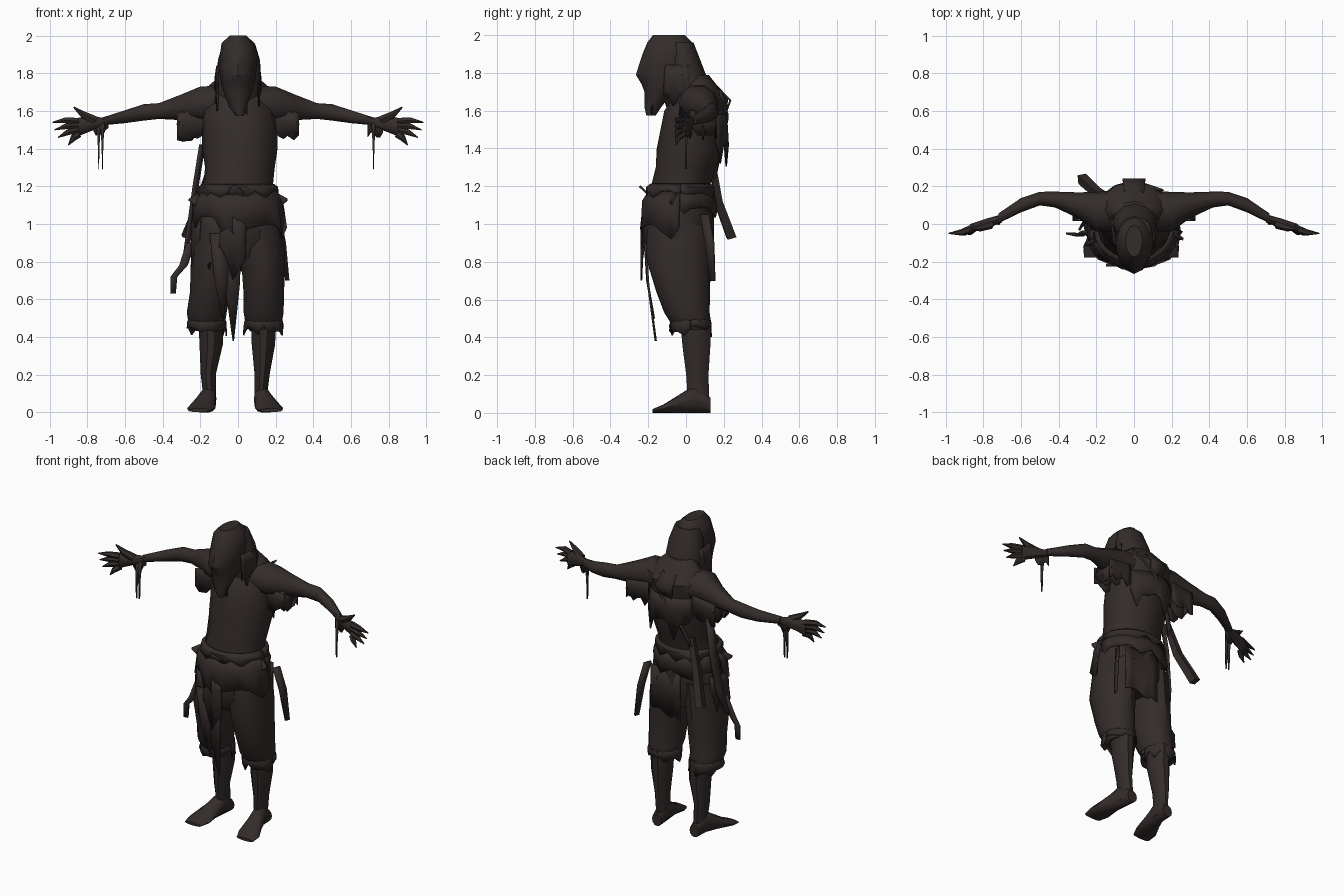
import bpy, bmesh, math, random
from mathutils import Vector

random.seed(7)
old = bpy.data.objects.get("Cube")
if old:
    bpy.data.objects.remove(old)

grime = bpy.data.materials.new("dark_grime_brown")
grime.use_nodes = True
COLOUR = (0.033, 0.025, 0.023, 1)
grime.diffuse_color = COLOUR
grime.node_tree.nodes["Principled BSDF"].inputs["Base Color"].default_value = COLOUR


def finish(name, bm, thickness=0):
    bmesh.ops.recalc_face_normals(bm, faces=bm.faces)
    mesh = bpy.data.meshes.new(name)
    bm.to_mesh(mesh)
    bm.free()
    mesh.materials.append(grime)
    ob = bpy.data.objects.new(name, mesh)
    bpy.context.collection.objects.link(ob)
    if thickness:
        solid = ob.modifiers.new("cloth_thickness", "SOLIDIFY")
        solid.thickness = thickness
        solid.offset = 0
    bpy.ops.object.select_all(action="DESELECT")
    ob.select_set(True)
    bpy.context.view_layer.objects.active = ob
    bpy.ops.object.shade_smooth_by_angle(angle=math.radians(40))
    return ob


def skin_rows(bm, rows, closed):
    """Bridge successive rows of points with quads."""
    rows = [[bm.verts.new(p) for p in row] for row in rows]
    for low, high in zip(rows, rows[1:]):
        n = len(low)
        for i in range(n if closed else n - 1):
            j = (i + 1) % n
            bm.faces.new((low[i], low[j], high[j], high[i]))
    if closed:
        bm.faces.new(rows[0])
        bm.faces.new(rows[-1])


def loft(name, rings, axis="z", side=1, sides=12):
    """Elliptical rings (x, y, z, radius, radius) across the given axis."""
    rows = []
    for x, y, z, a, b in rings:
        row = []
        for k in range(sides):
            t = math.tau * k / sides
            u, v = a * math.cos(t), b * math.sin(t)
            offset = {"z": (u, v, 0), "x": (0, u, v), "y": (u, 0, v)}[axis]
            p = Vector((x, y, z)) + Vector(offset)
            row.append((p.x * side, p.y, p.z))
        rows.append(row)
    bm = bmesh.new()
    skin_rows(bm, rows, True)
    return finish(name, bm)


def tube(name, points, radii, side=1, sides=6):
    """Tapered tube along a short path."""
    points = [Vector((x * side, y, z)) for x, y, z in points]
    turn = (points[-1] - points[0]).to_track_quat("Z", "Y")
    rows = []
    for p, r in zip(points, radii):
        ring = [math.tau * k / sides for k in range(sides)]
        rows.append([p + turn @ Vector((r * math.cos(t), r * math.sin(t), 0)) for t in ring])
    bm = bmesh.new()
    skin_rows(bm, rows, True)
    return finish(name, bm)


def strap(name, points, widths, across=(1, 0, 0)):
    """Flat ribbon along a path."""
    across = Vector(across).normalized()
    rows = [[Vector(p) - across * w / 2, Vector(p) + across * w / 2] for p, w in zip(points, widths)]
    bm = bmesh.new()
    skin_rows(bm, rows, False)
    return finish(name, bm, 0.012)


def arc(centre, radii, z, start, end, count):
    """Points around an ellipse, angles in degrees."""
    angles = [math.radians(start + (end - start) * k / count) for k in range(count + 1)]
    return [Vector((centre[0] + radii[0] * math.cos(t), centre[1] + radii[1] * math.sin(t), z)) for t in angles]


def line(a, b, count):
    return [Vector(a).lerp(Vector(b), k / count) for k in range(count + 1)]


def tatter(name, path, shortest, longest, flare=0.0):
    """Cloth hanging from a path, with a torn lower edge."""
    centre = sum(path, Vector()) / len(path) * Vector((1, 0, 0)).x
    middle, hem = [], []
    for p in path:
        out = Vector((p.x, p.y, 0)).normalized() * flare
        if len(path) > 12 and (path[0] - path[-1]).length < 0.01:
            out = Vector((p.x - centre.x, p.y - centre.y, 0)).normalized() * flare
        drop = random.uniform(shortest, longest)
        middle.append(p + out * 0.7 - Vector((0, 0, shortest / 2)))
        hem.append(p + out * random.uniform(0.5, 1.2) - Vector((0, 0, drop)))
    bm = bmesh.new()
    skin_rows(bm, [path, middle, hem], False)
    return finish(name, bm, 0.008)


# Torso with hunched back, hips and neck
loft("torso", [(0, -.03, 1.1, .2, .15), (0, -.03, 1.2, .185, .155), (.01, 0, 1.3, .185, .16),
               (.01, .02, 1.4, .2, .175), (.01, .03, 1.5, .2, .165), (0, .05, 1.6, .2, .165),
               (0, .08, 1.67, .19, .145), (0, .075, 1.74, .15, .085), (0, .06, 1.79, .09, .06)])
loft("trouser_seat", [(0, -.03, .82, .21, .14), (0, -.045, .92, .24, .185),
                      (0, -.04, 1.04, .235, .19), (0, -.03, 1.16, .205, .165)])
tube("neck", [(0, .06, 1.68), (0, -.06, 1.82)], [.085, .07], sides=10)

# Head, long jaw and matted hair
loft("head", [(.01, -.185, 1.575, .022, .025), (0, -.175, 1.62, .045, .045), (0, -.145, 1.7, .075, .075),
              (0, -.11, 1.74, .088, .125), (0, -.1, 1.79, .095, .165), (0, -.095, 1.84, .1, .155),
              (.005, -.09, 1.9, .1, .14), (0, -.085, 1.96, .088, .12), (0, -.09, 2, .045, .085)])
loft("hair_mass", [(.005, .04, 1.62, .125, .1), (.005, .015, 1.74, .12, .11),
                   (.005, -.01, 1.87, .112, .085), (.005, -.03, 1.96, .085, .07)])
tatter("hair_back", arc((0, -.02), (.105, .085), 1.85, 0, 180, 12), .12, .26, .02)
for side in (1, -1):
    tatter("hair_lock", line((.1 * side, -.11, 1.84), (.112 * side, .02, 1.84), 6), .12, .27, .012)
tatter("beard", line((-.05, -.18, 1.67), (.05, -.18, 1.67), 6), .04, .1)

for side in (1, -1):
    label = "left" if side == 1 else "right"
    splay = 0 if side == 1 else .03

    # Arms and palms
    loft(label + "_arm", [(.08, .07, 1.64, .11, .1), (.2, .065, 1.64, .105, .095), (.3, .1, 1.62, .068, .072),
                          (.42, .13, 1.6, .042, .044), (.5, .135, 1.593, .036, .046),
                          (.6, .1, 1.57, .038, .036), (.72, .03, 1.545, .026, .022)], "x", side, 10)
    loft(label + "_palm", [(.7, .03, 1.545, .022, .02), (.79, 0, 1.53, .027, .04),
                           (.87, -.02, 1.51, .02, .052)], "x", side, 8)

    # Splayed fingers
    tube(label + "_thumb", [(.76, 0, 1.55), (.82, -.02, 1.58), (.872, -.03, 1.62)], [.026, .02, .004], side)
    for k, reach in enumerate((.985, .975, .955, .9)):
        root = Vector((.85, -.02, 1.545 - k * .023))
        tip = Vector((reach, -.05, 1.54 - k * .04))
        tube(label + "_finger", [root, root.lerp(tip, .5) + Vector((0, -.01, .008)), tip],
             [.022, .017, .003], side)

    # Torn sleeves and wrist shreds
    for depth in (.02, .09, .16):
        tatter(label + "_sleeve", line((.16 * side, depth, 1.61), (.325 * side, depth, 1.59), 6), .1, .16)
    strap(label + "_sleeve_end", [(.3 * side, .09, 1.6), (.32 * side, .09, 1.53), (.31 * side, .1, 1.47)],
          [.14, .15, .08], (0, 1, 0))
    tatter(label + "_wrist_rag", line((.69 * side, .03, 1.55), (.77 * side, 0, 1.54), 5), .03, .09)
    for k in range(1 if side == 1 else 2):
        x = side * (.72 + .02 * k)
        strap(label + "_wrist_thread", [(x, .01, 1.54), (x, 0, 1.42), (x, 0, 1.29)], [.022, .01, .003])

    # Trouser legs, torn cuffs, shins and bare feet
    loft(label + "_trouser_leg", [(.115, -.035, 1, .115, .17), (.133, -.04, .82, .117, .172),
                                  (.137 + splay / 3, -.015, .64, .108, .142),
                                  (.136 + splay, .005, .53, .106, .12),
                                  (.136 + splay, .025, .48, .098, .108), (.135 + splay, .035, .44, .08, .09)],
         "z", side)
    cuff = arc((side * (.136 + splay), .025), (.09, .095), .5, 0, 360, 20)
    tatter(label + "_cuff", cuff, .04, .1, .014)
    loft(label + "_shin", [(.137 + splay / 4, .05, .5, .066, .085), (.135 + splay / 4, .055, .36, .062, .078),
                           (.128 + splay, .06, .2, .04, .062), (.122 + splay, .065, .1, .034, .06),
                           (.125 + splay, .065, .03, .036, .06)], "z", side, 10)
    loft(label + "_foot", [(.122 + splay, .13, .04, .035, .04), (.127 + splay, .05, .075, .042, .075),
                           (.145 + splay, -.03, .05, .055, .05), (.165 + splay, -.12, .022, .075, .022),
                           (.175 + splay, -.178, .01, .06, .01)], "y", side)

# Waist wrap, deeper in front, with upturned folds
tatter("waist_wrap_front", arc((0, -.03), (.205, .168), 1.17, 180, 360, 14), .1, .26, .045)
tatter("waist_wrap_back", arc((0, -.03), (.205, .168), 1.17, 0, 180, 10), .08, .15, .025)
tatter("shirt_hem", arc((0, -.03), (.188, .158), 1.21, 0, 360, 22), .03, .1, .03)
for x, y, reach in ((-.17, -.08, -.26), (.17, -.05, .262)):
    strap("wrap_corner", [(x, y, 1.12), (reach, y - .03, 1.13)], [.14, .01], (0, .3, 1))
strap("front_fold", [(0, -.17, 1.13), (-.02, -.245, 1.2)], [.16, .02])

# Shreds hanging in front and behind
tatter("front_rag", arc((0, -.04), (.235, .19), 1.04, 215, 280, 8), .15, .4, .01)
tatter("hip_rag", arc((0, -.04), (.24, .18), 1.04, 150, 215, 6), .12, .28, .01)
strap("front_shred", [(-.03, -.22, .95), (-.03, -.2, .68), (-.025, -.16, .38)], [.1, .08, .008])
strap("thigh_shred", [(-.1, -.22, .95), (-.09, -.205, .7), (-.08, -.17, .5)], [.1, .07, .01])
tatter("back_flap", line((-.06, .145, 1.06), (.17, .125, 1.06), 6), .27, .33)
tatter("back_rag", arc((0, .04), (.2, .17), 1.58, 40, 140, 9), .12, .28, .012)
strap("shoulder_fold", [(0, .14, 1.74), (0, .235, 1.655), (0, .2, 1.56)], [.1, .12, .08])

# Straps and the scabbard slung across the back
strap("back_strap", [(.14, .18, 1.7), (.02, .22, 1.57), (-.1, .18, 1.38), (-.18, .14, 1.18)],
      [.04] * 4, (1, 0, .6))
tube("scabbard", [(-.14, .14, 1.32), (-.2, .17, 1.12), (-.275, .24, .93)], [.022, .03, .034], sides=4)
strap("right_strap", [(-.19, .03, 1.42), (-.225, .04, 1.2), (-.26, .02, .95), (-.285, -.02, .8)],
      [.05, .05, .05, .03], (.5, 1, 0))
strap("right_cord", [(-.25, -.04, .9), (-.29, -.06, .78), (-.34, -.05, .72), (-.345, -.05, .63)],
      [.05, .045, .035, .03])
strap("left_strap", [(.21, .1, 1.05), (.24, .125, .9), (.262, .14, .7)], [.05, .05, .03], (.4, 1, 0))
